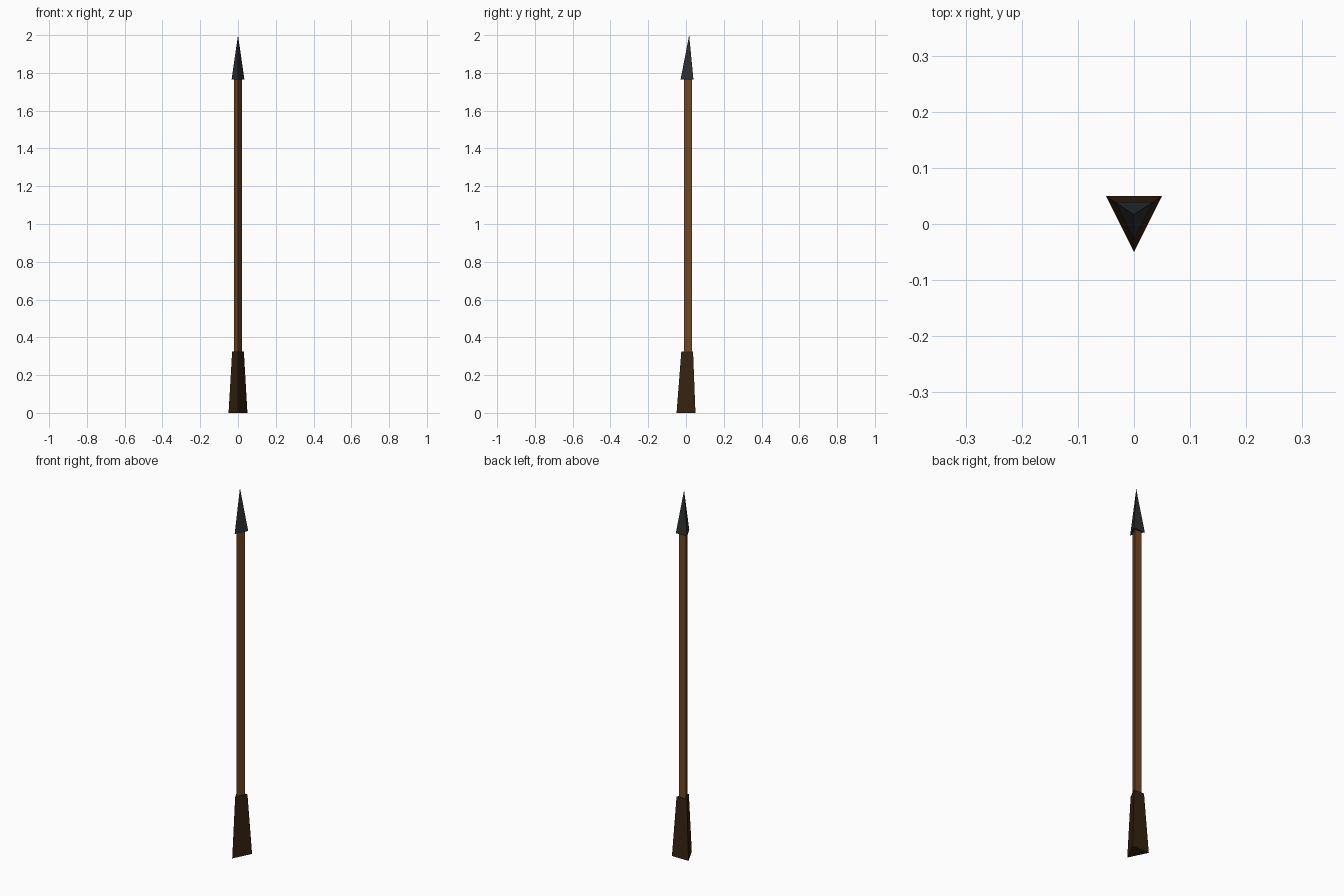
import bpy, bmesh

if "Cube" in bpy.data.objects:
    bpy.data.objects.remove(bpy.data.objects["Cube"])

CY = 0.0167  # centre line of the triangular section


def material(name, rgb):
    m = bpy.data.materials.new(name)
    m.diffuse_color = (*rgb, 1)
    m.use_nodes = True
    m.node_tree.nodes["Principled BSDF"].inputs["Base Color"].default_value = m.diffuse_color
    return m


def triangle(bm, half, z):
    """Three-sided ring, as wide as it is deep, with its point to the front."""
    return [bm.verts.new((x * half, CY + y * half, z))
            for x, y in ((0, -4 / 3), (1, 2 / 3), (-1, 2 / 3))]


def part(name, mat, z0, half0, z1, half1):
    """Tapered triangular bar, or a spike when half1 is zero."""
    bm = bmesh.new()
    low = triangle(bm, half0, z0)
    bm.faces.new(low[::-1])
    if half1:
        high = triangle(bm, half1, z1)
        bm.faces.new(high)
    else:
        tip = bm.verts.new((0, CY, z1))
    for i in range(3):
        j = (i + 1) % 3
        top = [high[j], high[i]] if half1 else [tip]
        bm.faces.new([low[i], low[j]] + top)
    bmesh.ops.recalc_face_normals(bm, faces=bm.faces)
    mesh = bpy.data.meshes.new(name)
    bm.to_mesh(mesh)
    bm.free()
    mesh.materials.append(mat)
    bpy.context.collection.objects.link(bpy.data.objects.new(name, mesh))


wood = material("brown wood", (0.17, 0.065, 0.017))
grip = material("dark brown", (0.036, 0.017, 0.005))
iron = material("dark iron", (0.027, 0.028, 0.031))

part("butt_grip", grip, 0, 0.05, 0.325, 0.031)
part("shaft", wood, 0.30, 0.021, 1.78, 0.021)
part("spear_head", iron, 1.765, 0.034, 2.0, 0)
